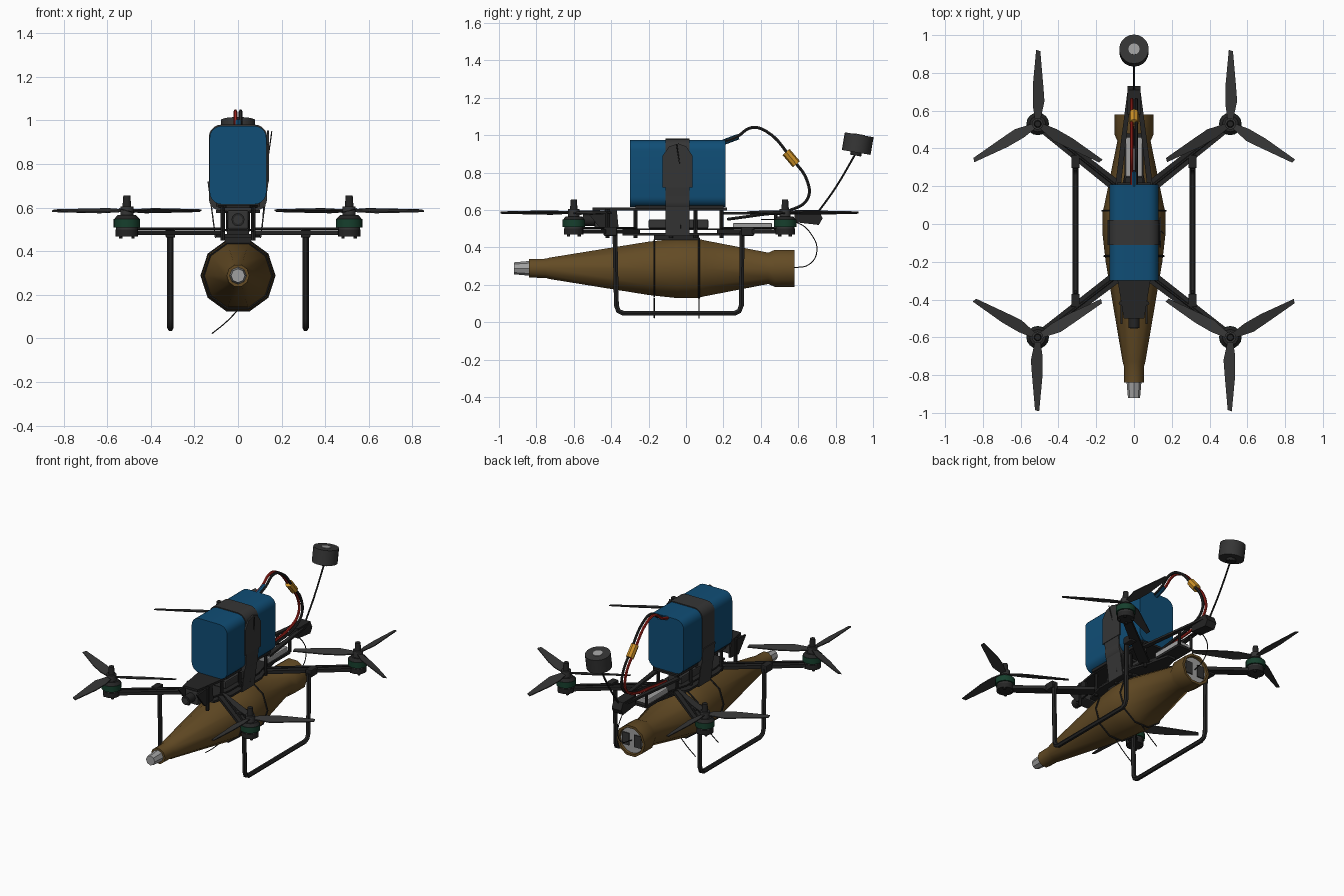
import bpy, bmesh, math
from mathutils import Vector, Matrix

if "Cube" in bpy.data.objects:
    bpy.data.objects.remove(bpy.data.objects["Cube"])


def material(name, r, g, b):
    m = bpy.data.materials.new(name)
    m.use_nodes = True
    m.diffuse_color = (r, g, b, 1)
    m.node_tree.nodes["Principled BSDF"].inputs["Base Color"].default_value = (r, g, b, 1)
    return m


BLACK = material("carbon black", .018, .018, .018)
DARK = material("dark grey", .036, .036, .036)
BLUE = material("battery blue", .005, .075, .18)
BROWN = material("brown", .125, .07, .018)
GREEN = material("motor green", .008, .05, .026)
SILVER = material("light grey", .35, .35, .35)
RED = material("wire red", .35, .015, .01)
YELLOW = material("connector yellow", .6, .28, .02)


def finish(bm, name, mat, angle=None):
    bmesh.ops.recalc_face_normals(bm, faces=bm.faces)
    me = bpy.data.meshes.new(name)
    bm.to_mesh(me)
    bm.free()
    me.materials.append(mat)
    ob = bpy.data.objects.new(name, me)
    bpy.context.collection.objects.link(ob)
    if angle:
        bpy.ops.object.select_all(action='DESELECT')
        bpy.context.view_layer.objects.active = ob
        ob.select_set(True)
        bpy.ops.object.shade_smooth_by_angle(angle=math.radians(angle))
    return ob


def box(name, lo, hi, mat, bevel=0):
    lo, hi = Vector(lo), Vector(hi)
    bm = bmesh.new()
    bmesh.ops.create_cube(bm, size=1)
    bmesh.ops.transform(bm, verts=bm.verts, matrix=Matrix.Translation((lo + hi) / 2)
                        @ Matrix.Diagonal((*(hi - lo), 1)))
    if bevel:
        bmesh.ops.bevel(bm, geom=bm.edges[:], offset=bevel, segments=2, affect='EDGES', profile=.5)
    return finish(bm, name, mat)


def rod(name, a, b, r, mat, r2=None, sides=12):
    a, b = Vector(a), Vector(b)
    bm = bmesh.new()
    bmesh.ops.create_cone(bm, cap_ends=True, segments=sides, radius1=r,
                          radius2=r if r2 is None else r2, depth=(b - a).length)
    rot = (b - a).to_track_quat('Z', 'Y').to_matrix().to_4x4()
    bmesh.ops.transform(bm, verts=bm.verts, matrix=Matrix.Translation((a + b) / 2) @ rot)
    return finish(bm, name, mat, 40)


def prism(name, pts, offset, mat, angle=None):
    # extrude a flat polygon along an offset vector
    bm = bmesh.new()
    f = bm.faces.new([bm.verts.new(p) for p in pts])
    new = bmesh.ops.extrude_face_region(bm, geom=[f])["geom"]
    bmesh.ops.translate(bm, vec=offset, verts=[v for v in new if isinstance(v, bmesh.types.BMVert)])
    return finish(bm, name, mat, angle)


def tube(name, pts, r, mat, smooth=True, cyclic=False):
    cu = bpy.data.curves.new(name, 'CURVE')
    cu.dimensions, cu.bevel_depth, cu.bevel_resolution = '3D', r, 1
    cu.use_fill_caps, cu.resolution_u = True, 5
    sp = cu.splines.new('BEZIER')
    sp.bezier_points.add(len(pts) - 1)
    sp.use_cyclic_u = cyclic
    for bp, p in zip(sp.bezier_points, pts):
        bp.co = p
        bp.handle_left_type = bp.handle_right_type = 'AUTO' if smooth else 'VECTOR'
    tmp = bpy.data.objects.new(name + " path", cu)
    bpy.context.collection.objects.link(tmp)
    dg = bpy.context.evaluated_depsgraph_get()
    me = bpy.data.meshes.new_from_object(tmp.evaluated_get(dg))
    bm = bmesh.new()
    bm.from_mesh(me)
    bpy.data.objects.remove(tmp)
    return finish(bm, name, mat, 50)


def lathe(name, profile, z, sides, mat, angle):
    # revolve (y, radius) pairs around a fore-aft axis
    bm = bmesh.new()
    rings = []
    for y, r in profile:
        rings.append([bm.verts.new((r * math.sin(2 * math.pi * (i + .5) / sides), y,
                                    z + r * math.cos(2 * math.pi * (i + .5) / sides)))
                      for i in range(sides)])
    for p, q in zip(rings, rings[1:]):
        for i in range(sides):
            j = (i + 1) % sides
            bm.faces.new((p[i], p[j], q[j], q[i]))
    bm.faces.new(rings[0])
    bm.faces.new(rings[-1])
    return finish(bm, name, mat, angle)


def rounded(w, z0, z1, r, y, steps=5):
    # rounded rectangle in the cross-section plane
    out = []
    for k, (cx, cz) in enumerate(((w - r, z1 - r), (r - w, z1 - r), (r - w, z0 + r), (w - r, z0 + r))):
        for s in range(steps + 1):
            a = math.pi / 2 * (k + s / steps)
            out.append((cx + r * math.cos(a), y, cz + r * math.sin(a)))
    return out


# Slung hull with nose plug and hollow tail
lathe("hull", [(-.84, .052), (-.75, .054), (-.73, .06), (-.2, .15), (-.05, .167), (.06, .167), (.1, .157),
               (.44, .088), (.475, .104), (.58, .104), (.58, .088), (.55, .085)], .288, 10, BROWN, 40)
rod("tail_disc", (0, .545, .288), (0, .565, .288), .085, SILVER)
for s in (-1, 1):
    box("tail_insert", (s * .045 - .025, .56, .25), (s * .045 + .025, .572, .33), DARK)
rod("nose_plug", (0, -.92, .288), (0, -.83, .288), .032, SILVER, .04, 8)

# Battery pack and its strap
prism("battery", rounded(.13, .615, .975, .055, -.3), (0, .51, 0), BLUE, 30)
prism("battery_strap", rounded(.134, .585, .981, .058, -.11), (0, .13, 0), DARK, 30)
for s in (-1, 1):
    prism("strap_side", [(s * .134, -.11, .72), (s * .134, .02, .72), (s * .1, .02, .46), (s * .1, -.11, .46)],
          (s * .006, 0, 0), DARK)
prism("strap_pad", [(.134, -.125, .72), (.134, .035, .72), (.134, .035, .89), (.134, 0, .94),
                    (.134, -.04, .955), (.134, -.09, .94), (.134, -.125, .89)], (.009, 0, 0), DARK)
tube("strap_tail", [(.11, -.03, .5), (.135, -.03, .8), (.155, -.05, .95)], .003, BLACK)

# Frame plates and standoffs
outline = [(.06, -.5), (.1, -.28), (.1, .22), (.06, .4), (.03, .62)]
outline += [(-x, y) for x, y in reversed(outline)]
prism("top_plate", [(x * .9, y, .598) for x, y in outline if y < .3], (0, 0, .014), BLACK)
prism("bottom_plate", [(x, y * .62 - .03, .464) for x, y in outline], (0, 0, .014), BLACK)
prism("middle_plate", [(x * .8, y * .62 - .03, .492) for x, y in outline], (0, 0, .01), BLACK)
for s in (-1, 1):
    prism("rear_rail", [(s * .1, .2, .575), (s * .07, .2, .575), (s * .012, .7, .575), (s * .035, .7, .575)],
          (0, 0, .014), BLACK)
    for y in (-.42, -.27, -.08, .05, .19):
        rod("standoff", (s * .07, y, .45), (s * .07, y, .605), .011, BLACK, sides=8)
    rod("rear_standoff", (s * .045, .48, .49), (s * .045, .48, .58), .01, BLACK, sides=8)
    prism("camera_cheek", [(s * .06, -.53, .59), (s * .06, -.37, .6), (s * .06, -.36, .5), (s * .06, -.45, .49)],
          (s * .012, 0, 0), BLACK)
    box("battery_rail", (s * .09 - .012, -.27, .605), (s * .09 + .012, .2, .625), BLACK)

# Electronics, camera and rear mount
box("flight_stack", (-.05, -.2, .5), (.05, .12, .55), DARK, .008)
box("video_sender", (-.045, .25, .495), (.045, .46, .53), SILVER, .006)
box("tail_tray", (-.05, .2, .478), (.05, .48, .494), BLACK)
box("payload_clamp", (-.06, -.17, .44), (.06, .07, .466), BLACK)
box("camera", (-.048, -.49, .5), (.048, -.4, .59), DARK, .008)
rod("camera_lens", (0, -.55, .545), (0, -.48, .545), .03, BLACK)
rod("lens_glass", (0, -.554, .545), (0, -.549, .545), .02, DARK)
prism("antenna_mount", [(-.035, .58, .535), (-.035, .71, .52), (-.035, .73, .555), (-.035, .71, .6),
                        (-.035, .58, .6)], (.07, 0, 0), BLACK)

# Antenna
up = Vector((0, .17, .985))
head = Vector((0, .918, .955))
tube("antenna_stem", [(0, .7, .58), (0, .8, .72), head - up * .05], .006, BLACK)
rod("antenna_head", head - up * .048, head + up * .048, .078, DARK, sides=20)
rod("antenna_collar", head - up * .065, head - up * .045, .03, BLACK)
rod("antenna_cap", head + up * .047, head + up * .051, .03, SILVER)

# Arms, motors and propellers
blade = [(.02, -.014), (.12, -.036), (.2, -.03), (.385, -.014), (.392, .008), (.2, .026), (.1, .026), (.02, .014)]
for s in (-1, 1):
    for y, root, turn in ((.53, .19, 90), (-.6, -.27, 270)):
        hub = Vector((s * .51, y, 0))
        inner = Vector((s * .08, root, 0))
        d = (hub - inner).normalized()
        n = Vector((-d.y, d.x, 0))
        prism("arm", [inner + n * .032 + Vector((0, 0, .474)), hub + n * .026 + Vector((0, 0, .474)),
                      hub - n * .026 + Vector((0, 0, .474)), inner - n * .032 + Vector((0, 0, .474))],
              (0, 0, .022), BLACK)
        tube("motor_wire", [hub - d * .05 + Vector((0, 0, .503)), inner + Vector((0, 0, .503))], .007, BLACK)

        def stack(name, z0, z1, r, mat, r2=None):
            rod(name, hub + Vector((0, 0, z0)), hub + Vector((0, 0, z1)), r, mat, r2, 16)
        stack("motor_mount", .468, .5, .052, BLACK)
        stack("motor_base", .5, .512, .05, DARK)
        stack("motor_stator", .51, .548, .06, GREEN)
        stack("motor_bell", .548, .566, .058, BLACK, .042)
        stack("prop_hub", .564, .606, .03, DARK)
        stack("prop_nut", .606, .656, .02, BLACK, .016)
        for k in range(4):
            a = math.radians(45 + 90 * k)
            p = hub + Vector((math.cos(a), math.sin(a), 0)) * .04
            rod("mount_screw", p + Vector((0, 0, .458)), p + Vector((0, 0, .475)), .009, BLACK, sides=6)
        for k in range(3):
            rot = Matrix.Rotation(math.radians(turn + 120 * k), 4, 'Z')
            tilt = -.25 * s * (1 if y > 0 else -1)
            pts = [hub + rot @ Vector((u, v, .583 + v * tilt)) for u, v in blade]
            prism("propeller_blade", pts, (0, 0, .006), DARK)

# Landing gear hoops
for s in (-1, 1):
    x = s * .31
    tube("landing_hoop", [(x, -.38, .485), (x, -.372, .09), (x, -.362, .06), (x, -.335, .048),
                          (x, .26, .048), (x, .285, .06), (x, .296, .09), (x, .3, .485)], .015, BLACK, False)
    for y in (-.405, .33):
        box("hoop_clamp", (x - .022, y - .035, .462), (x + .022, y + .035, .51), BLACK, .006)

# Power lead with connector
lead = [(.2, .965), (.27, .99), (.35, 1.04), (.43, 1.02), (.56, .88), (.65, .75), (.65, .66), (.56, .6),
        (.4, .575), (.22, .55)]
for x, mat, name in ((-.012, RED, "red_lead"), (.012, BLACK, "black_lead")):
    tube(name, [(x, y, z) for y, z in lead], .009, mat)
rod("lead_connector", (0, .535, .91), (0, .59, .845), .025, YELLOW, sides=8)
rod("lead_sleeve", (0, .2, .962), (0, .28, .992), .015, BLUE, sides=8)

# Signal wire and tie cords around the hull
tube("signal_wire", [(0, .57, .29), (.01, .66, .31), (.01, .7, .38), (.01, .67, .47), (0, .6, .53), (0, .4, .55)],
     .003, BLACK)
for y, r in ((-.17, .158), (.07, .168)):
    tube("tie_cord", [(r * math.sin(a), y, .288 + r * math.cos(a))
                      for a in [math.tau * (i + .5) / 10 for i in range(10)]], .005, BLACK, False, True)
    tube("cord_end", [(0, y, .13), (-.06, y, .07), (-.12, y, .022)], .003, BLACK)
